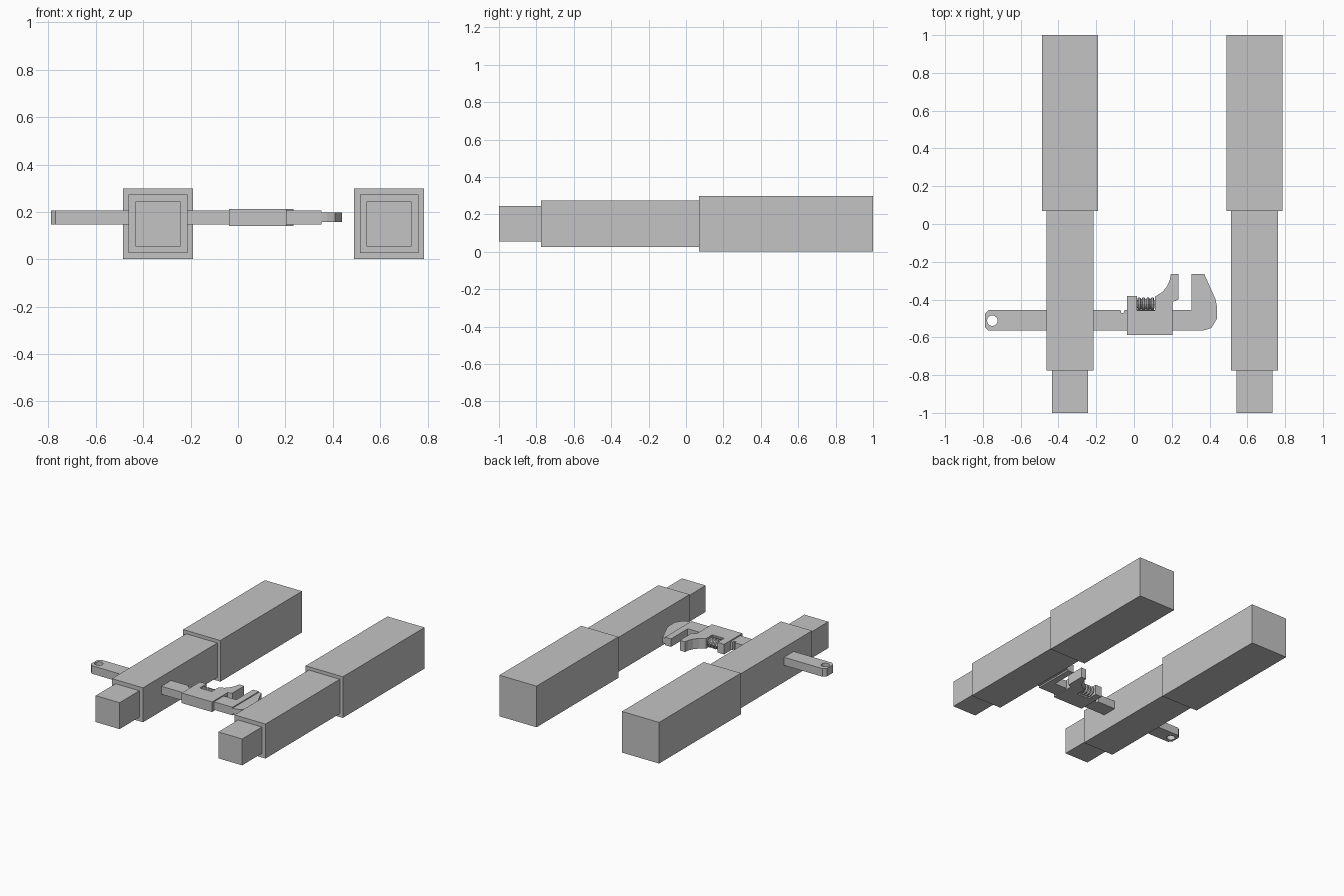
import bpy, bmesh, math
from mathutils import Matrix

if "Cube" in bpy.data.objects:
    bpy.data.objects.remove(bpy.data.objects["Cube"])

grey = bpy.data.materials.new("plain grey")
grey.diffuse_color = (0.55, 0.55, 0.55, 1)
grey.use_nodes = True
grey.node_tree.nodes["Principled BSDF"].inputs["Base Color"].default_value = grey.diffuse_color


def finish(bm, name):
    bmesh.ops.recalc_face_normals(bm, faces=bm.faces)
    me = bpy.data.meshes.new(name)
    bm.to_mesh(me)
    bm.free()
    me.materials.append(grey)
    ob = bpy.data.objects.new(name, me)
    bpy.context.collection.objects.link(ob)
    return ob


def box(name, x0, x1, y0, y1, z0, z1):
    bm = bmesh.new()
    m = Matrix.Translation(((x0 + x1) / 2, (y0 + y1) / 2, (z0 + z1) / 2))
    m = m @ Matrix.Diagonal((x1 - x0, y1 - y0, z1 - z0, 1))
    bmesh.ops.create_cube(bm, size=1, matrix=m)
    return finish(bm, name)


def plate(name, outline, z0, z1):
    """Extrude a flat outline upwards."""
    bm = bmesh.new()
    face = bm.faces.new([bm.verts.new((x, y, z0)) for x, y in outline])
    new = bmesh.ops.extrude_face_region(bm, geom=[face])["geom"]
    bmesh.ops.translate(bm, vec=(0, 0, z1 - z0),
                        verts=[v for v in new if isinstance(v, bmesh.types.BMVert)])
    return finish(bm, name)


# Two stepped square arms
for side, cx in (("left", -0.338), ("right", 0.638)):
    for part, half, y0, y1 in (("upper_arm", 0.148, 0.07, 1.0),
                               ("forearm", 0.124, -0.775, 0.07),
                               ("hand", 0.095, -1.0, -0.775)):
        box(f"{side}_{part}", cx - half, cx + half, y0, y1, 0.15 - half, 0.15 + half)

# Wrench handle with clipped end, small notch and hanging hole
handle = plate("wrench_handle", [
    (-0.79, -0.545), (-0.77, -0.565), (0.345, -0.565), (0.345, -0.455),
    (-0.05, -0.455), (-0.055, -0.472), (-0.067, -0.472), (-0.072, -0.455),
    (-0.77, -0.455), (-0.79, -0.475)], 0.147, 0.205)
bm = bmesh.new()
bmesh.ops.create_cone(bm, cap_ends=True, segments=16, radius1=0.028, radius2=0.028,
                      depth=0.2, matrix=Matrix.Translation((-0.75, -0.512, 0.176)))
cutter = finish(bm, "hole_cutter")
cutter.hide_render = True
cutter.hide_viewport = True
cut = handle.modifiers.new("hanging hole", 'BOOLEAN')
cut.operation = 'DIFFERENCE'
cut.solver = 'EXACT'
cut.object = cutter

# Fixed jaw: thick gripping face and thinner rounded back
plate("fixed_jaw_grip", [(0.305, -0.565), (0.352, -0.565), (0.352, -0.265), (0.305, -0.265)],
      0.147, 0.205)
plate("fixed_jaw_back", [
    (0.352, -0.565), (0.375, -0.562), (0.41, -0.55), (0.44, -0.5), (0.44, -0.44),
    (0.43, -0.395), (0.372, -0.265), (0.352, -0.265)], 0.158, 0.198)

# Sliding jaw with a slot for the adjuster
plate("sliding_jaw", [
    (-0.037, -0.588), (0.205, -0.588), (0.205, -0.412), (0.235, -0.4), (0.235, -0.265),
    (0.195, -0.265), (0.19, -0.295), (0.175, -0.33), (0.15, -0.36), (0.11, -0.385),
    (0.11, -0.457), (0.015, -0.457), (0.015, -0.38), (-0.037, -0.38)], 0.14, 0.213)

# Ridged adjuster screw, lathed along x
bm = bmesh.new()
profile = [(0.015, 0.0)]
for i in range(4):
    x = 0.018 + i * 0.0235
    profile += [(x, 0.028), (x + 0.005, 0.036), (x + 0.013, 0.036), (x + 0.018, 0.028)]
profile.append((0.11, 0.0))
rings = [[bm.verts.new((x, -0.424 + r * math.cos(a * math.tau / 12),
                        0.176 + r * math.sin(a * math.tau / 12))) for a in range(12)]
         for x, r in profile]
for p, q in zip(rings, rings[1:]):
    for a in range(12):
        b = (a + 1) % 12
        bm.faces.new((p[a], p[b], q[b], q[a]))
bmesh.ops.remove_doubles(bm, verts=bm.verts, dist=0.0001)
finish(bm, "adjuster_screw")
